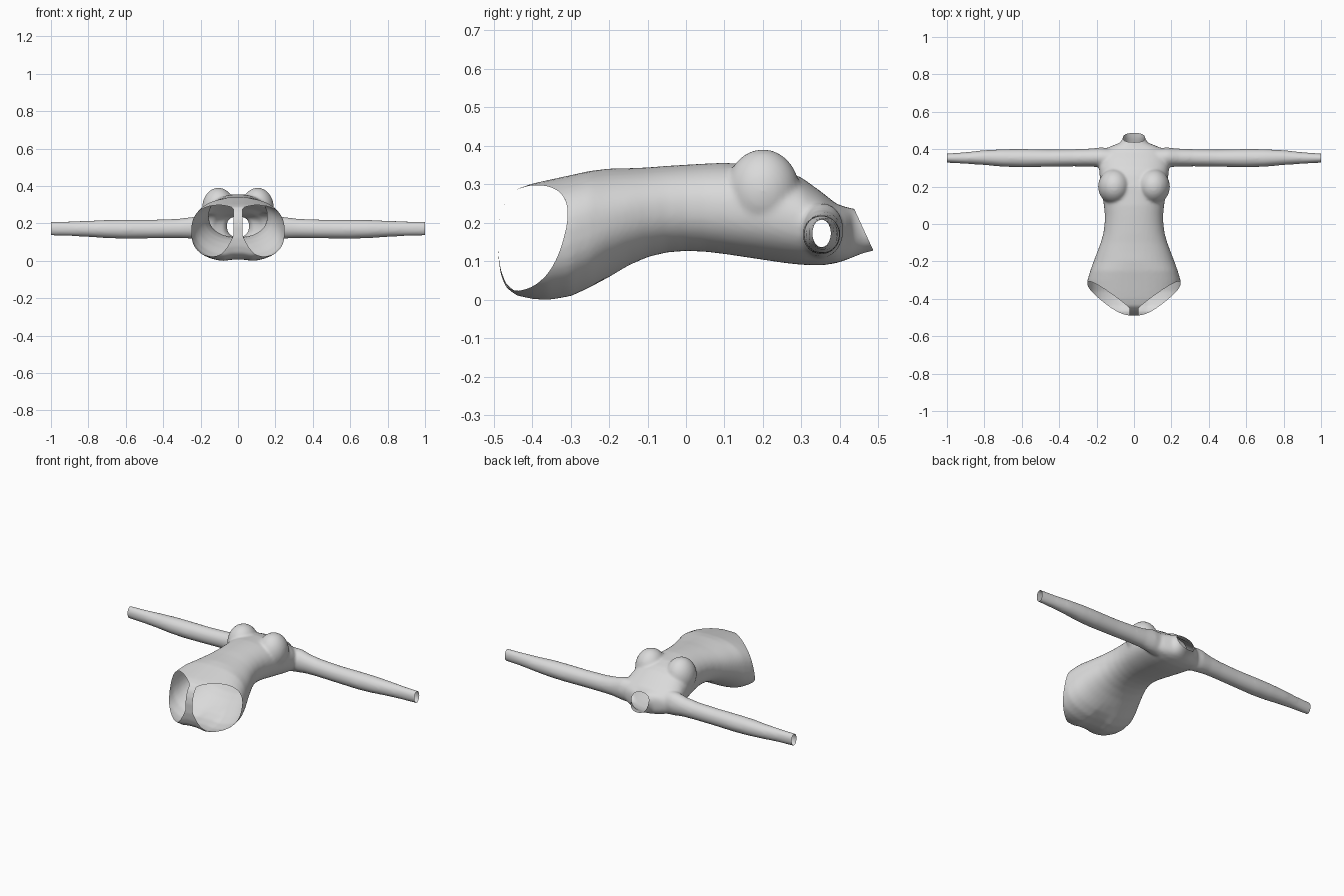
import bpy, bmesh, math
from mathutils import Vector

if "Cube" in bpy.data.objects:
    bpy.data.objects.remove(bpy.data.objects["Cube"])

fabric = bpy.data.materials.new("light_grey_fabric")
fabric.diffuse_color = (0.7, 0.7, 0.7, 1)
fabric.use_nodes = True
fabric.node_tree.nodes["Principled BSDF"].inputs["Base Color"].default_value = fabric.diffuse_color


def finish(name, bm):
    bmesh.ops.recalc_face_normals(bm, faces=bm.faces[:])
    me = bpy.data.meshes.new(name)
    bm.to_mesh(me)
    bm.free()
    ob = bpy.data.objects.new(name, me)
    bpy.context.collection.objects.link(ob)
    return ob


def loft(name, rings):
    """Closed tube through rings of points."""
    bm = bmesh.new()
    loops = [[bm.verts.new(p) for p in ring] for ring in rings]
    n = len(loops[0])
    for a, b in zip(loops, loops[1:]):
        for i in range(n):
            j = (i + 1) % n
            bm.faces.new((a[i], a[j], b[j], b[i]))
    bm.faces.new(loops[0])
    bm.faces.new(loops[-1][::-1])
    return finish(name, bm)


def oval(n=40, power=2.0):
    pts = []
    for i in range(n):
        t = 2 * math.pi * (i + 0.5) / n
        c, s = math.cos(t), math.sin(t)
        pts.append((math.copysign(abs(c) ** (2 / power), c),
                    math.copysign(abs(s) ** (2 / power), s)))
    return pts


# Torso sections: y, half width, back z, front z
SECTIONS = [
    (-0.488, 0.17, 0.11, 0.19), (-0.482, 0.20, 0.07, 0.225),
    (-0.468, 0.22, 0.033, 0.262), (-0.44, 0.238, 0.012, 0.293),
    (-0.40, 0.248, 0.003, 0.307), (-0.36, 0.252, 0.000, 0.316),
    (-0.30, 0.249, 0.010, 0.329), (-0.25, 0.234, 0.034, 0.340),
    (-0.20, 0.216, 0.064, 0.346), (-0.15, 0.197, 0.094, 0.347),
    (-0.10, 0.178, 0.116, 0.349), (-0.05, 0.164, 0.128, 0.353),
    (0.00, 0.157, 0.132, 0.356), (0.05, 0.156, 0.130, 0.359),
    (0.10, 0.161, 0.124, 0.361), (0.20, 0.177, 0.109, 0.355),
    (0.26, 0.184, 0.100, 0.340), (0.30, 0.187, 0.096, 0.323),
    (0.35, 0.184, 0.094, 0.287), (0.39, 0.172, 0.100, 0.255),
    (0.415, 0.125, 0.108, 0.246), (0.435, 0.075, 0.116, 0.242),
    (0.46, 0.058, 0.126, 0.238), (0.54, 0.056, 0.145, 0.236)]
rings = []
for y, w, lo, hi in SECTIONS:
    ring = []
    for c, s in oval(power=2.5 if y < -0.2 else 2.25):
        x, z = w * c, (lo + hi) / 2 + (hi - lo) / 2 * s
        if s < 0 and y < -0.22:      # seat groove
            z += 0.025 * math.exp(-(x / 0.035) ** 2) * min(1, (-0.22 - y) / 0.1)
        ring.append((x, y, z))
    rings.append(ring)
body = loft("bodysuit", rings)

# Sleeve sections: x, y centre, y radius, z centre, z radius
SLEEVE = [
    (0.08, 0.350, 0.055, 0.182, 0.075), (0.18, 0.356, 0.053, 0.186, 0.070),
    (0.24, 0.355, 0.048, 0.182, 0.058), (0.32, 0.354, 0.046, 0.178, 0.052),
    (0.45, 0.352, 0.046, 0.175, 0.050), (0.60, 0.352, 0.049, 0.174, 0.051),
    (0.70, 0.353, 0.047, 0.175, 0.049), (0.80, 0.355, 0.040, 0.176, 0.043),
    (0.90, 0.353, 0.031, 0.177, 0.039), (1.04, 0.352, 0.022, 0.178, 0.037)]
parts = []
for side in (-1, 1):
    parts.append(loft("sleeve", [[(side * x, yc + ry * c, zc + rz * s) for c, s in oval(28)]
                                 for x, yc, ry, zc, rz in SLEEVE]))
    # Bust cup
    bm = bmesh.new()
    bmesh.ops.create_uvsphere(bm, u_segments=32, v_segments=20, radius=1)
    for v in bm.verts:
        v.co = Vector((side * 0.105 + v.co.x * 0.087, 0.2 + v.co.y * 0.095, 0.288 + v.co.z * 0.108))
    parts.append(finish("bust_cup", bm))

# Merge the parts into one even skin
bpy.context.view_layer.objects.active = body
body.select_set(True)
for part in parts:
    mod = body.modifiers.new("union", 'BOOLEAN')
    mod.operation, mod.solver, mod.object = 'UNION', 'EXACT', part
    bpy.ops.object.modifier_apply(modifier=mod.name)
    bpy.data.objects.remove(part)
mod = body.modifiers.new("skin", 'REMESH')
mod.mode, mod.voxel_size = 'VOXEL', 0.008
bpy.ops.object.modifier_apply(modifier=mod.name)

bm = bmesh.new()
bm.from_mesh(body.data)
for _ in range(4):
    bmesh.ops.smooth_vert(bm, verts=bm.verts[:], factor=0.5, use_axis_x=True,
                          use_axis_y=True, use_axis_z=True)


def slice_open(co, no, clear=True):
    bmesh.ops.bisect_plane(bm, geom=bm.verts[:] + bm.edges[:] + bm.faces[:], dist=1e-5,
                           plane_co=co, plane_no=no, clear_outer=clear)


# Open cuffs and neck
for side in (-1, 1):
    slice_open((side, 0, 0), (side, 0, 0))
slice_open((0, 0.485, 0.137), (0, 0.098, 0.045))

# Leg openings, leaving a narrow strip in the middle
STRIP, A, B = 0.024, 0.73, 0.28
for side in (-1, 1):
    slice_open((side * STRIP, 0, 0), (side, 0, 0), False)
    slice_open((0, -0.49, 0.2), (side * A, -1, B), False)
holes = []
for f in bm.faces:
    c = f.calc_center_median()
    if abs(c.x) > STRIP and c.y < -0.49 + A * abs(c.x) + B * (c.z - 0.2) and c.y < -0.25:
        holes.append(f)
bmesh.ops.delete(bm, geom=holes, context='FACES')

# Rest on the ground
low = min(v.co.z for v in bm.verts)
for v in bm.verts:
    v.co.z -= low
bm.to_mesh(body.data)
bm.free()
body.data.materials.clear()
body.data.materials.append(fabric)
for p in body.data.polygons:
    p.material_index = 0
bpy.ops.object.shade_smooth_by_angle(angle=math.radians(50))
